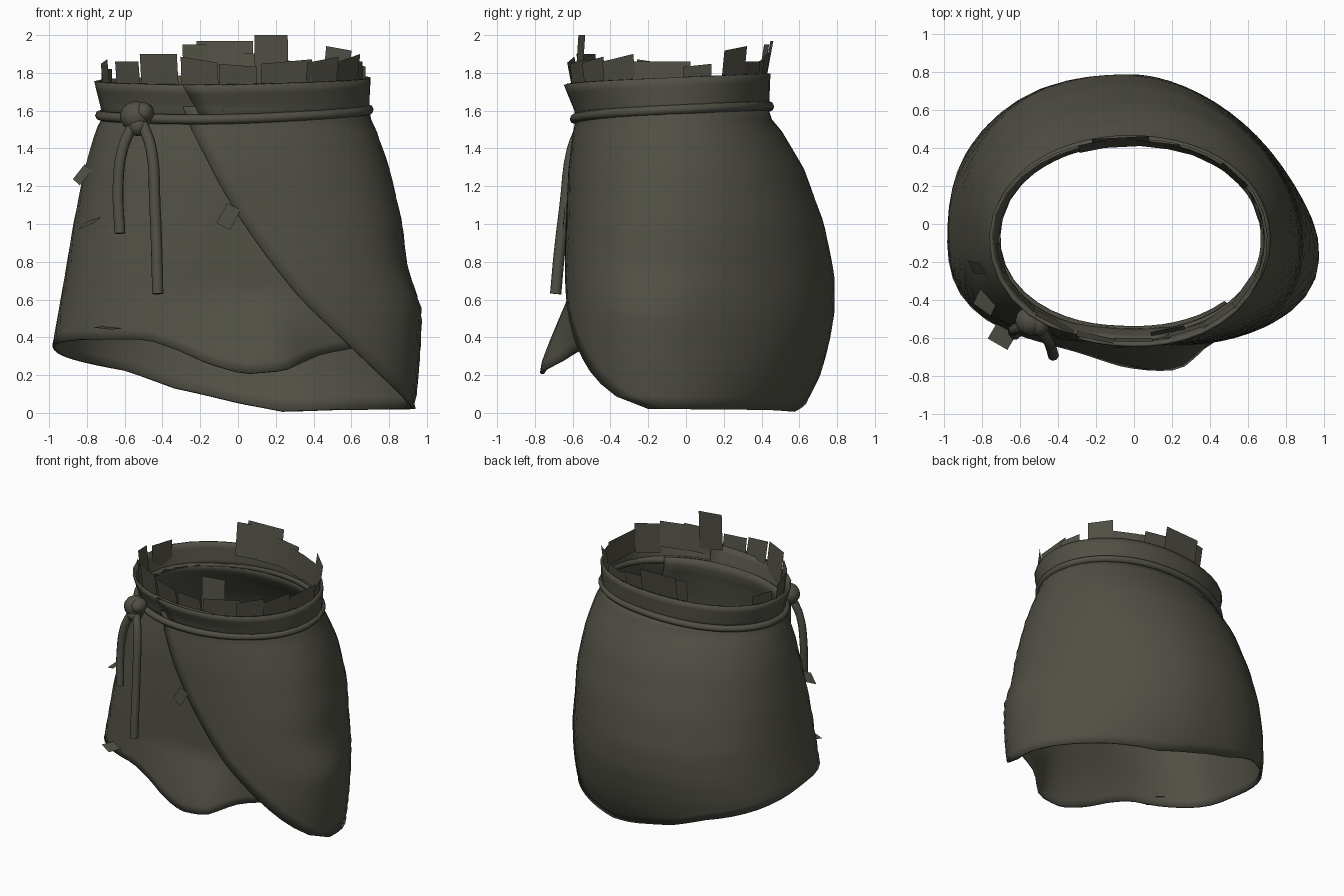
import bpy, bmesh, math
from mathutils import Vector, Matrix

if "Cube" in bpy.data.objects:
    bpy.data.objects.remove(bpy.data.objects["Cube"])

CY = -0.08  # centre line of the body in y

cloth = bpy.data.materials.new("dark olive cloth")
cloth.diffuse_color = (0.082, 0.079, 0.060, 1)
cloth.use_nodes = True
cloth.node_tree.nodes["Principled BSDF"].inputs["Base Color"].default_value = cloth.diffuse_color


def interp(table, k):
    """Linear lookup in a sorted table of (key, values...)."""
    if k <= table[0][0]:
        return table[0][1:]
    for a, b in zip(table, table[1:]):
        if k <= b[0]:
            f = (k - a[0]) / (b[0] - a[0])
            return tuple(p + (q - p) * f for p, q in zip(a[1:], b[1:]))
    return table[-1][1:]


# height: right x, left x, front y, back y
BODY = [(0, .91, .97, .60, .60), (.2, .915, .97, .63, .70), (.36, .915, .97, .64, .745),
        (.53, .91, .94, .64, .775), (.73, .89, .905, .635, .775), (1.0, .86, .86, .625, .72),
        (1.3, .79, .80, .61, .61), (1.5, .72, .74, .585, .49), (1.58, .68, .70, .565, .42),
        (1.8, .685, .755, .655, .43)]
# angle: hem height (0 = right, 90 = back, 180 = left, 270 = front)
HEM = [(-20, .035), (0, .02), (45, .015), (70, .005), (90, .05), (115, .13), (130, .22), (180, .36),
       (205, .39), (228, .39), (240, .34), (255, .265), (273, .205), (290, .225), (310, .31), (330, .36)]
# height: x of the diagonal flap edge
EDGE = [(.02, .905), (.11, .83), (.23, .71), (.34, .60), (.6, .33), (.8, .17), (1.0, .03), (1.2, -.09),
        (1.5, -.24), (1.6, -.28), (1.75, -.33)]


def section(c, s, z):
    """Radii and squareness of the cross-section in direction (c, s)."""
    r, l, f, b = interp(BODY, z)
    a = r if c > 0 else l
    d = b - CY if s > 0 else f + CY
    low = (2.45 if c < 0 else 1.7) if s > 0 else 2.7
    w = min(1, max(0, (1.55 - z) / .8))
    return a, d, 2.1 + (low - 2.1) * w


def wall(deg, z, out=0.0):
    c, s = math.cos(math.radians(deg)), math.sin(math.radians(deg))
    a, d, p = section(c, s, z)
    r = (abs(c / a) ** p + abs(s / d) ** p) ** (-1 / p) + out
    return Vector((r * c, CY + r * s, z))


def front_angle(x, z):
    a, d, p = section(x, -1, z)
    return math.degrees(math.atan2(-d * (1 - min(1, abs(x) / a) ** p) ** (1 / p), x))


def make(name, bm, thick=0.0, smooth=True):
    me = bpy.data.meshes.new(name)
    bm.to_mesh(me)
    bm.free()
    ob = bpy.data.objects.new(name, me)
    bpy.context.collection.objects.link(ob)
    me.materials.append(cloth)
    if thick:
        m = ob.modifiers.new("thickness", 'SOLIDIFY')
        m.thickness, m.offset = thick, -1
    if smooth:
        bpy.ops.object.select_all(action='DESELECT')
        ob.select_set(True)
        bpy.context.view_layer.objects.active = ob
        bpy.ops.object.shade_smooth_by_angle(angle=math.radians(40))
    return ob


def sheet(name, point, cols, rows, thick):
    bm = bmesh.new()
    g = [[bm.verts.new(point(i / cols, j / rows)) for j in range(rows + 1)] for i in range(cols + 1)]
    for i in range(cols):
        for j in range(rows):
            bm.faces.new((g[i][j], g[i][j + 1], g[i + 1][j + 1], g[i + 1][j]))
    return make(name, bm, thick)


# Wrapped skirt: one sheet spiralling from the flap edge round to the under layer
def skirt_point(u, t):
    ze = 1.62 + (.02 - 1.62) * t
    start = front_angle(interp(EDGE, ze)[0], ze)
    deg = start + (325 - start) * u
    z = 1.62 + (interp(HEM, deg)[0] - 1.62) * t
    if u == 0:
        z = ze
    over = .012 if deg < 180 else .012 - .03 * min(1, (deg - 180) / 80)
    # flared front hem of the under layer, and a fold low on the right of the flap
    w = 50 if deg < 286 else 18
    flare = .165 * math.exp(-((deg - 286) / w) ** 2) * min(1, max(0, (.62 - z) / .38)) if deg > 180 else 0
    fold = .056 * math.exp(-((deg + 8) / 18) ** 2) * max(0, min((.78 - z) / .22, (z + .25) / .75, 1))
    return wall(deg, z, over + flare + fold)


sheet("skirt", skirt_point, 60, 24, .015)


# Waistband, overlapping in front
def band_point(u, t):
    start = -119 + 7 * t
    deg = start + (290 - start) * u
    s, c = math.sin(math.radians(deg)), math.cos(math.radians(deg))
    top = 1.765 + .03 * s + .01 * c
    low = 1.585 + .03 * s + .01 * c
    out = .018 if deg < 220 else .018 - .03 * min(1, (deg - 220) / 30)
    return wall(deg, top + (low - top) * t, out)


sheet("waistband", band_point, 44, 4, .015)


def tube(name, pts, radius, closed=False):
    cu = bpy.data.curves.new(name, 'CURVE')
    cu.dimensions = '3D'
    cu.bevel_depth, cu.bevel_resolution, cu.resolution_u = radius, 2, 4
    cu.use_fill_caps = True
    sp = cu.splines.new('BEZIER')
    sp.bezier_points.add(len(pts) - 1)
    for b, p in zip(sp.bezier_points, pts):
        b.co = p
        b.handle_left_type = b.handle_right_type = 'AUTO'
    sp.use_cyclic_u = closed
    cu.materials.append(cloth)
    ob = bpy.data.objects.new(name, cu)
    bpy.context.collection.objects.link(ob)
    return ob


# Rope belt, knot and hanging cords
belt = []
for k in range(24):
    a = math.radians(k * 15)
    p = wall(k * 15, 1.59, .02 - .008 * math.cos(a))
    p.z = 1.59 + .033 * math.sin(a) + .015 * math.cos(a)
    belt.append(p)
tube("rope_belt", belt, .026, True)
tube("short_cord", [(-.55, -.53, 1.54), (-.61, -.55, 1.4), (-.635, -.56, 1.2), (-.625, -.58, .95)], .03)
tube("long_cord", [(-.51, -.54, 1.54), (-.46, -.60, 1.4), (-.44, -.64, 1.1), (-.43, -.67, .85),
                   (-.425, -.69, .63)], .03)
for name, loc, scale in (("knot", (-.54, -.51, 1.57), (.085, .08, .08)),
                         ("knot_loop", (-.50, -.52, 1.59), (.055, .07, .055)),
                         ("knot_tail", (-.53, -.53, 1.52), (.055, .06, .055))):
    bm = bmesh.new()
    bmesh.ops.create_uvsphere(bm, u_segments=12, v_segments=8, radius=1)
    bmesh.ops.transform(bm, matrix=Matrix.Translation(loc) @ Matrix.Diagonal((*scale, 1)), verts=bm.verts)
    make(name, bm)

# Ragged cloth patches standing up inside the waistband:
# angle, width, bottom, top, outward lean, tilt
PATCHES = [(-70, .18, 1.70, 2.00, -.02, .0), (-62, .28, 1.66, 1.86, .02, .03), (-90, .20, 1.64, 1.84, .03, -.02),
           (-112, .20, 1.66, 1.87, .04, -.04), (-42, .20, 1.68, 1.87, .03, .04), (-25, .20, 1.66, 1.88, .03, .05),
           (-4, .30, 1.68, 1.86, .0, .0), (12, .16, 1.66, 1.84, .01, .02), (32, .18, 1.70, 1.93, .03, .03),
           (48, .20, 1.68, 1.86, .02, .0), (76, .24, 1.70, 1.90, .03, .02), (98, .30, 1.70, 1.97, .05, .0),
           (115, .14, 1.70, 1.95, .04, .0), (64, .18, 1.68, 1.87, .02, .03), (-134, .22, 1.66, 1.90, .03, .0),
           (-152, .18, 1.66, 1.86, .02, .0), (-172, .16, 1.66, 1.86, .02, .03), (170, .18, 1.64, 1.82, .0, .0)]
bm = bmesh.new()
for deg, w, z0, z1, lean, tilt in PATCHES:
    mid = wall(deg, 1.72, -.02 if math.sin(math.radians(deg)) > 0 else -.035)
    d = wall(deg + 2, 1.72) - wall(deg - 2, 1.72)
    side = Vector((d.x, d.y, 0)).normalized() * w / 2
    out = Vector((side.y, -side.x, 0)).normalized()
    vs = []
    for sx, z, o in ((-1, z0, 0), (1, z0, 0), (1, z1, lean), (-1, z1, lean)):
        p = mid + side * sx + out * o
        p.z = z + tilt * sx * .4
        vs.append(bm.verts.new(p))
    bm.faces.new(vs)
make("waist_patches", bm, smooth=False)

# Small loose scraps on the skirt: centre, rotation, width, height
bm = bmesh.new()
for loc, rot, w, h in (((-.825, -.23, 1.26), (60, 25, -60), .08, .10), ((-.78, -.41, 1.01), (25, -20, -35), .12, .10),
                       ((-.05, -.645, 1.04), (85, 28, 0), .08, .12), ((-.69, -.585, .45), (4, 5, -30), .12, .11)):
    m = Matrix.Translation(loc)
    for ax, deg in zip("ZYX", reversed(rot)):
        m = m @ Matrix.Rotation(math.radians(deg), 4, ax)
    bm.faces.new([bm.verts.new(m @ Vector((x * w / 2, y * h / 2, 0)))
                  for x, y in ((-1, -1), (1, -1), (1, 1), (-1, 1))])
make("loose_scraps", bm, smooth=False)
